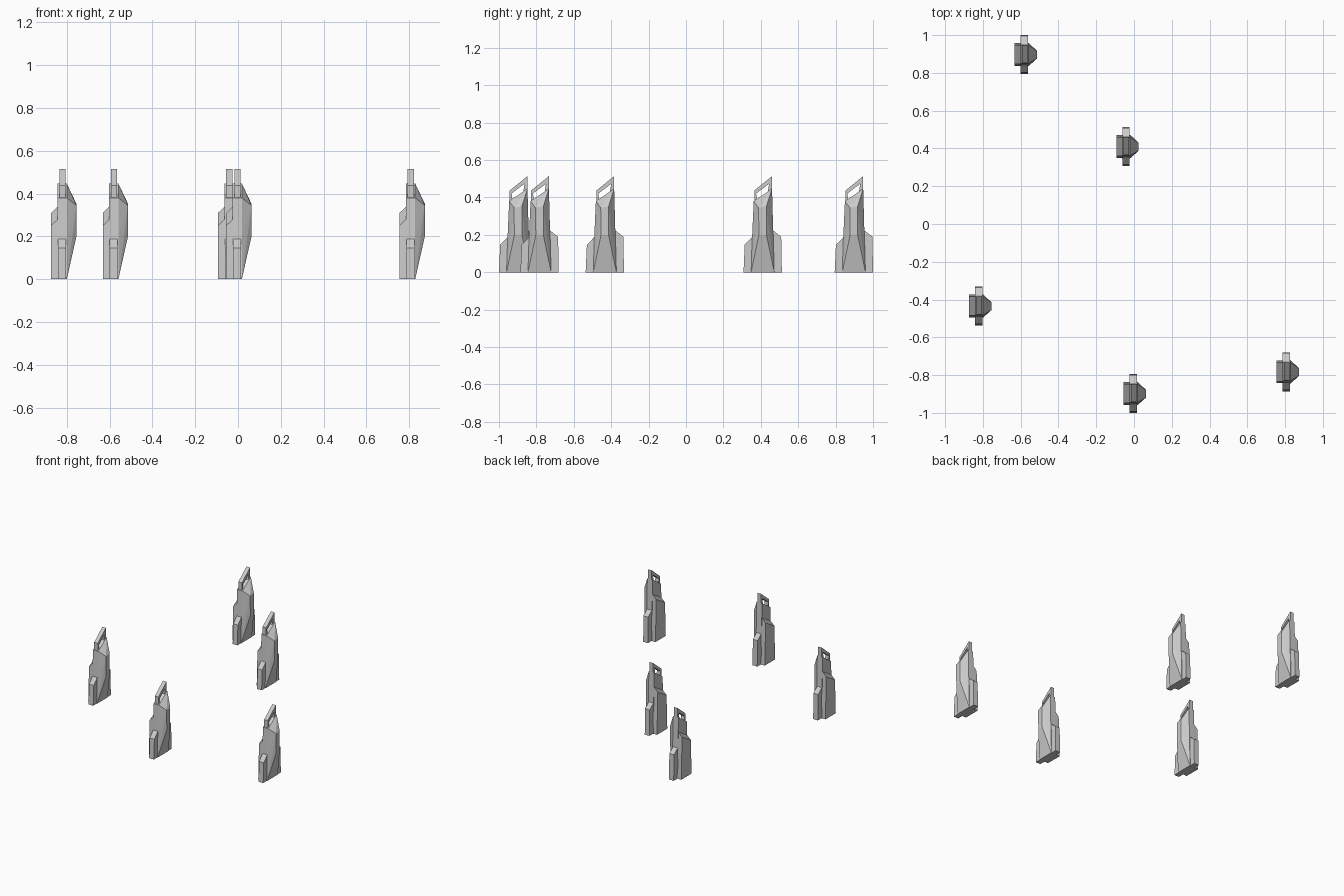
import bpy, bmesh

if "Cube" in bpy.data.objects:
    bpy.data.objects.remove(bpy.data.objects["Cube"])

# x offset of the back face and y centre of each tower
TOWERS = [(-0.632, 0.8975), (-0.093, 0.41), (-0.873, -0.434),
          (-0.055, -0.8975), (0.755, -0.783)]


def finish(bm, name):
    bmesh.ops.recalc_face_normals(bm, faces=bm.faces)
    mesh = bpy.data.meshes.new(name)
    bm.to_mesh(mesh)
    bm.free()
    return mesh


def hull(name, points):
    """Convex faceted solid around a few corner points."""
    bm = bmesh.new()
    verts = [bm.verts.new(p) for p in points]
    res = bmesh.ops.convex_hull(bm, input=verts)
    loose = [v for v in bm.verts if not v.link_faces]
    bmesh.ops.delete(bm, geom=loose, context='VERTS')
    bmesh.ops.dissolve_limit(bm, angle_limit=0.02, verts=bm.verts, edges=bm.edges)
    return finish(bm, name)


def prism(name, profile, x0, x1):
    """Profile in (y, z) extended from x0 to x1."""
    return hull(name, [(x, y, z) for x in (x0, x1) for y, z in profile])


def ring(name, outer, inner, x0, x1):
    """Frame between two (y, z) loops, from x0 to x1."""
    bm = bmesh.new()
    o = [bm.verts.new((x0, y, z)) for y, z in outer]
    i = [bm.verts.new((x0, y, z)) for y, z in inner]
    n = len(o)
    faces = [bm.faces.new((o[k], o[(k + 1) % n], i[(k + 1) % n], i[k]))
             for k in range(n)]
    res = bmesh.ops.extrude_face_region(bm, geom=faces, use_keep_orig=True)
    new = [v for v in res['geom'] if isinstance(v, bmesh.types.BMVert)]
    bmesh.ops.translate(bm, verts=new, vec=(x1 - x0, 0, 0))
    return finish(bm, name)


parts = []

# core with the faceted nose on the +x side
side = [(-0.062, 0), (-0.056, 0.2), (-0.048, 0.38),
        (0.05, 0.447), (0.056, 0.2), (0.062, 0)]
nose = [(-0.02, 0.2), (0.02, 0.2), (0.02, 0.352), (-0.022, 0.345)]
parts.append(hull("tower_core",
                  [(x, y, z) for x in (0.03, 0.073) for y, z in side]
                  + [(0.118, y, z) for y, z in nose]))

# back plate with a slanted, chamfered top
back = [(x, s * 0.06, 0) for x in (0, 0.036) for s in (-1, 1)]
back += [(0, -0.051, 0.25), (0, 0.051, 0.31),
         (0.036, -0.051, 0.285), (0.036, 0.051, 0.345)]
parts.append(hull("back_plate", back))

# low side buttresses, one higher than the other
parts.append(prism("left_buttress", [(-0.1025, 0), (-0.096, 0.147), (-0.054, 0.19),
                                     (-0.04, 0.19), (-0.04, 0)], 0.032, 0.07))
parts.append(prism("right_buttress", [(0.1025, 0), (0.099, 0.19), (0.054, 0.225),
                                      (0.04, 0.225), (0.04, 0)], 0.032, 0.07))

# open slanted frame on top
parts.append(ring("top_frame",
                  [(-0.045, 0.34), (0.05, 0.40), (0.05, 0.514), (-0.045, 0.437)],
                  [(-0.028, 0.37), (0.024, 0.405), (0.034, 0.473), (-0.035, 0.421)],
                  0.038, 0.067))

# place the five towers
for tx, ty in TOWERS:
    for mesh in parts:
        obj = bpy.data.objects.new(mesh.name, mesh)
        obj.location = (tx, ty, 0)
        bpy.context.collection.objects.link(obj)
